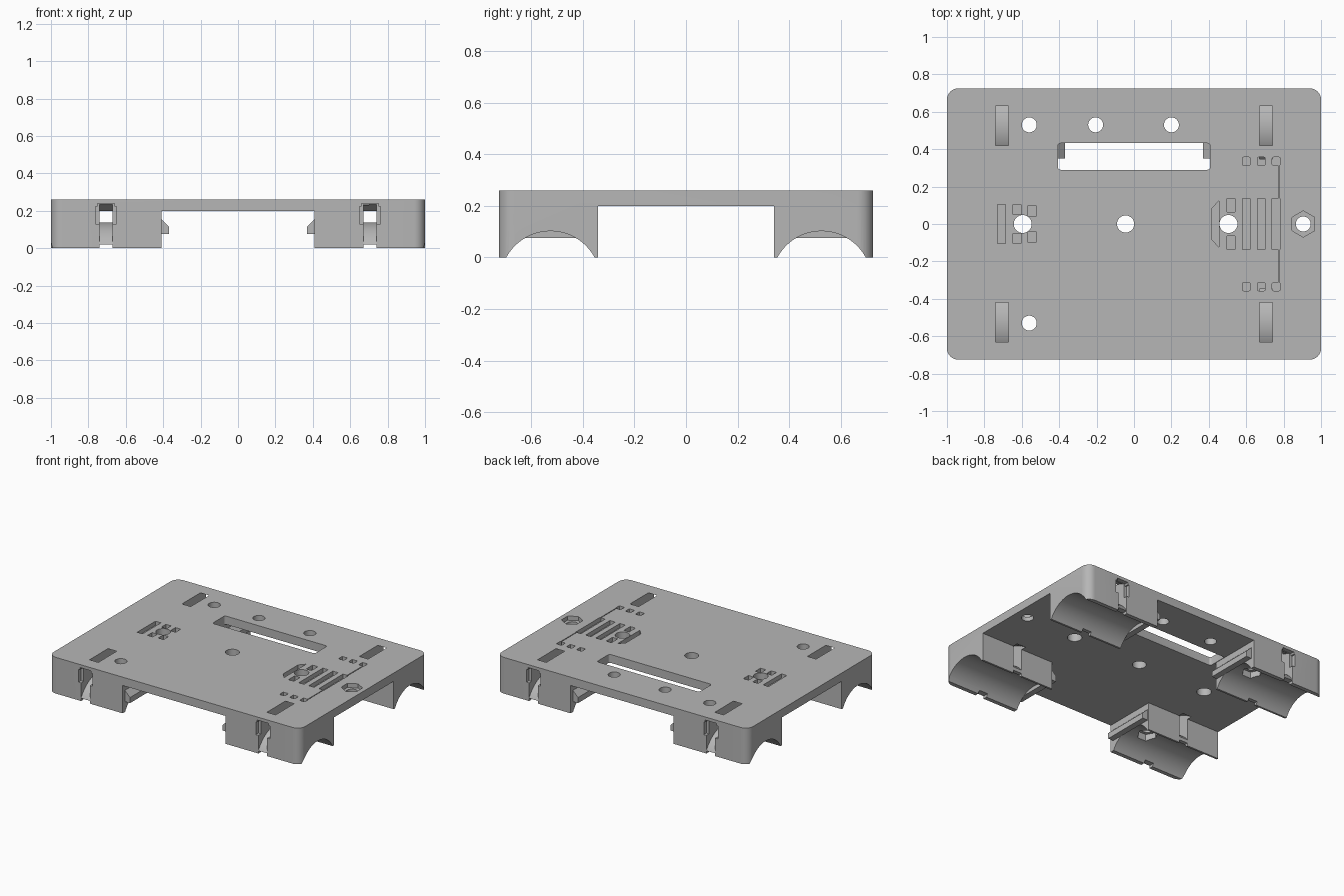
import bpy, bmesh
from math import sin, cos, radians, pi

if "Cube" in bpy.data.objects:
    bpy.data.objects.remove(bpy.data.objects["Cube"], do_unlink=True)

grey = bpy.data.materials.new("light grey plastic")
grey.use_nodes = True
grey.diffuse_color = (0.47, 0.47, 0.47, 1)
grey.node_tree.nodes["Principled BSDF"].inputs["Base Color"].default_value = grey.diffuse_color


def prism(name, profile, lo, hi, axis="z"):
    """Extrude a closed profile: (x, y) along z, (y, z) along x or (x, z) along y."""
    place = {"z": lambda a, b, t: (a, b, t),
             "x": lambda a, b, t: (t, a, b),
             "y": lambda a, b, t: (a, t, b)}[axis]
    bm = bmesh.new()
    ends = [[bm.verts.new(place(a, b, t)) for a, b in profile] for t in (lo, hi)]
    for ring in ends:
        bm.faces.new(ring)
    n = len(profile)
    for i in range(n):
        j = (i + 1) % n
        bm.faces.new((ends[0][i], ends[0][j], ends[1][j], ends[1][i]))
    bmesh.ops.recalc_face_normals(bm, faces=bm.faces)
    mesh = bpy.data.meshes.new(name)
    bm.to_mesh(mesh)
    bm.free()
    mesh.materials.append(grey)
    ob = bpy.data.objects.new(name, mesh)
    bpy.context.collection.objects.link(ob)
    return ob


def arc(cx, cy, r, a0, a1, n):
    angles = [radians(a0 + (a1 - a0) * i / n) for i in range(n + 1)]
    return [(cx + r * cos(a), cy + r * sin(a)) for a in angles]


def circle(cx, cy, r, n=32, turn=0):
    return arc(cx, cy, r, turn, turn + 360, n)[:-1]


def rect(x0, x1, y0, y1):
    return [(x0, y0), (x1, y0), (x1, y1), (x0, y1)]


def rounded(x0, x1, y0, y1, r, n=8):
    return (arc(x1 - r, y1 - r, r, 0, 90, n) + arc(x0 + r, y1 - r, r, 90, 180, n)
            + arc(x0 + r, y0 + r, r, 180, 270, n) + arc(x1 - r, y0 + r, r, 270, 360, n))


TOP, UNDER = 0.26, 0.2
LEG_X, LEG_Y, EDGE_Y = 0.41, 0.34, 0.725
ROD_Y, ROD_Z, ROD_R = 0.525, -0.0925, 0.1945
TIE_X = 0.705
cutters = []


def cut(*args):
    cutters.append(prism("cutter", *args))


# Carriage block, hollowed to a plate on four legs
carriage = prism("carriage_body", rounded(-1, 1, -EDGE_Y, EDGE_Y, 0.06), 0, TOP)
cut(rect(-LEG_X, LEG_X, -1, 1), -0.5, UNDER)
cut(rect(-2, 2, -LEG_Y, LEG_Y), -0.5, UNDER)

for sy in (-1, 1):
    y = sy * ROD_Y
    # Bearing troughs
    cut(circle(y, ROD_Z, ROD_R, 64), -2, 2, "x")
    for sx in (-1, 1):
        x = sx * TIE_X
        # Curved cable tie channel over each trough
        band = arc(y, ROD_Z, 0.368, 15, 165, 32) + arc(y, ROD_Z, 0.23, 165, 15, 32)
        cut(band, x - 0.035, x + 0.035, "x")
        # Notch in the trough lips and flared mouth on the outer wall
        cut(rect(x - 0.035, x + 0.035, y - 0.3, y + 0.3), -0.1, 0.02)
        wall = sorted((sy * 0.695, sy * 0.8))
        cut(rect(x - 0.056, x + 0.056, 0.13, 0.222), *wall, "y")
        cut(rect(x - 0.045, x + 0.045, 0.2, 0.238), *wall, "y")
    # Screw hole with a nut pocket opening into the trough
    cut(circle(-0.56, sy * 0.53, 0.04), -0.5, 0.5)
    cut(circle(-0.56, sy * 0.53, 0.068, 6), -0.5, 0.14)

# Long window and round holes through the plate
cut(rounded(-LEG_X + 0.003, LEG_X - 0.003, 0.29, 0.432, 0.015, 4), 0.1, 0.5)
for x, y, r in ((-0.205, 0.53, 0.04), (0.2, 0.53, 0.04), (-0.595, 0, 0.048),
                (-0.045, 0, 0.046), (0.505, 0, 0.048), (0.905, 0, 0.04)):
    cut(circle(x, y, r), 0.1, 0.5)
# Nut pocket on the top
cut(circle(0.905, 0, 0.07, 6, 30), TOP - 0.03, 0.5)

# Shallow belt grooves in the top
FLOOR = TOP - 0.03
for x in (0.6, 0.68, 0.76):
    cut(rect(x - 0.021, x + 0.021, -0.137, 0.137), FLOOR, 0.5)
    for sy in (-1, 1):
        cut(rounded(x - 0.021, x + 0.021, sy * 0.335 - 0.022, sy * 0.335 + 0.022, 0.006, 2),
            FLOOR, 0.5)
cut(rect(-0.729, -0.686, -0.104, 0.104), FLOOR, 0.5)
cut([(0.418, -0.085), (0.455, -0.125), (0.455, 0.125), (0.418, 0.085)], FLOOR, 0.5)
for s in (-1, 1):
    for x, y0, y1 in ((0.518, 0.065, 0.137), (-0.625, 0.052, 0.104), (-0.545, 0.04, 0.098)):
        cut(rect(x - 0.021, x + 0.021, *sorted((s * y0, s * y1))), FLOOR, 0.5)
    cut(rect(0.772, 0.778, *sorted((s * 0.13, s * 0.32))), FLOOR, 0.5)

# Apply all cuts, then drop the cutters
for c in cutters:
    mod = carriage.modifiers.new("cut", "BOOLEAN")
    mod.object = c
    mod.operation = "DIFFERENCE"
    mod.solver = "EXACT"
bpy.context.view_layer.update()
graph = bpy.context.evaluated_depsgraph_get()
finished = bpy.data.meshes.new_from_object(carriage.evaluated_get(graph))
carriage.modifiers.clear()
carriage.data = finished
finished.materials.clear()
finished.materials.append(grey)
for p in finished.polygons:
    p.material_index = 0
for c in cutters:
    bpy.data.objects.remove(c, do_unlink=True)

# Wedge stops on the inner ends of the legs
parts = [carriage]
for sx, side in ((-1, "right"), (1, "left")):
    for sy, end in ((-1, "front"), (1, "back")):
        wedge = [(sx * a, b) for a, b in
                 ((0.412, 0.075), (0.368, 0.075), (0.368, 0.115), (0.412, 0.157))]
        parts.append(prism(f"bearing_stop_{end}_{side}", wedge,
                           *sorted((sy * 0.35, sy * 0.7)), "y"))

# Smooth the curved walls only
bpy.ops.object.select_all(action="DESELECT")
for ob in parts:
    ob.select_set(True)
bpy.context.view_layer.objects.active = carriage
bpy.ops.object.shade_smooth_by_angle(angle=pi / 6)
